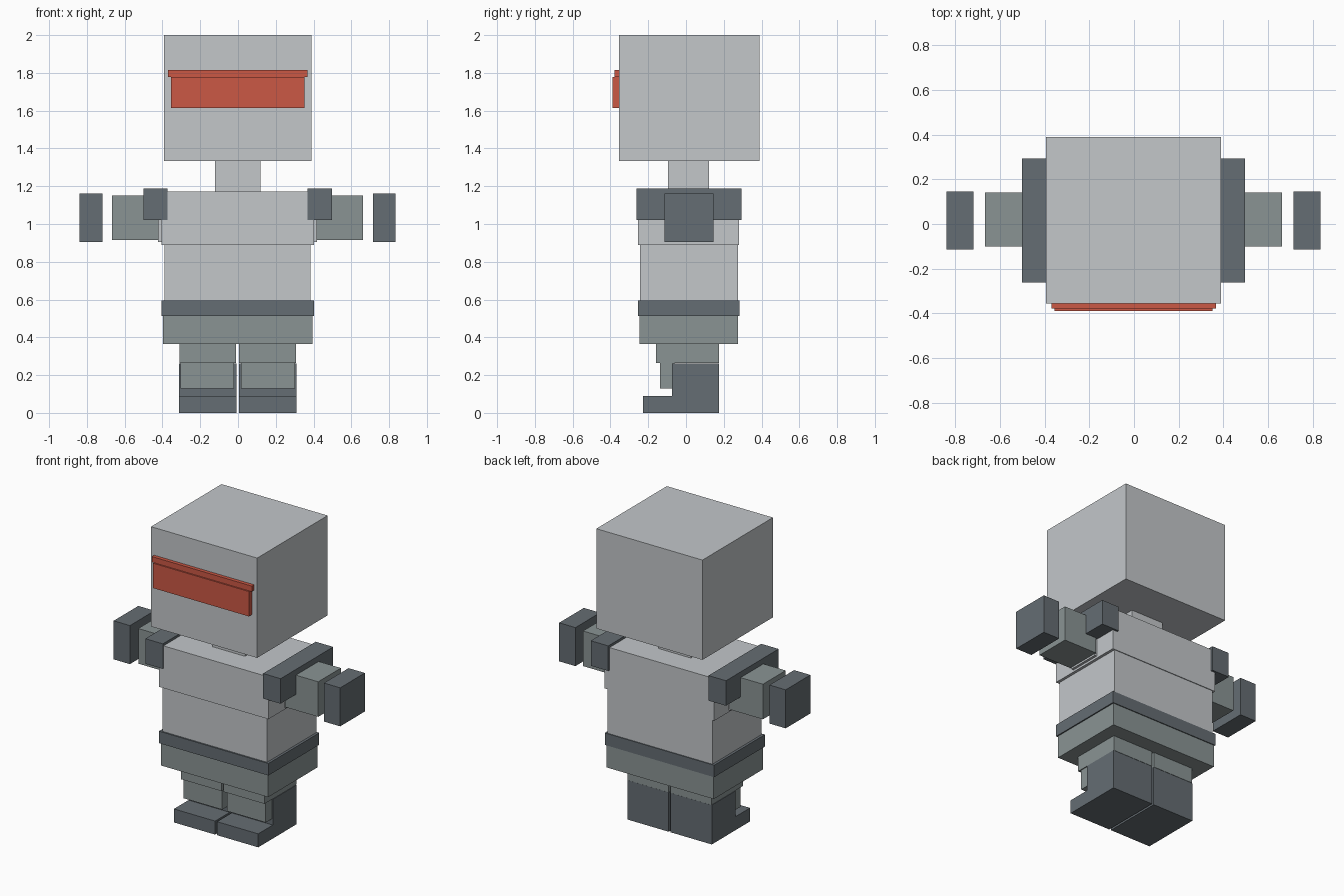
import bpy
import bmesh

if "Cube" in bpy.data.objects:
    bpy.data.objects.remove(bpy.data.objects["Cube"])


def material(name, rgb):
    """Flat colour from 0-255 sRGB values."""
    def linear(c):
        c /= 255
        return c / 12.92 if c <= 0.04045 else ((c + 0.055) / 1.055) ** 2.4
    mat = bpy.data.materials.new(name)
    mat.diffuse_color = (*map(linear, rgb), 1)
    mat.use_nodes = True
    mat.node_tree.nodes["Principled BSDF"].inputs["Base Color"].default_value = mat.diffuse_color
    return mat


LIGHT = material("light_grey", (195, 199, 202))
MID = material("grey_green", (138, 148, 148))
DARK = material("dark_slate", (101, 109, 115))
RED = material("visor_red", (203, 88, 69))


def prism(name, profile, x0, x1, mat):
    """Extrude a side (y, z) profile from x0 to x1."""
    bm = bmesh.new()
    face = bm.faces.new([bm.verts.new((x0, y, z)) for y, z in profile])
    ext = bmesh.ops.extrude_face_region(bm, geom=[face])
    verts = [v for v in ext["geom"] if isinstance(v, bmesh.types.BMVert)]
    bmesh.ops.translate(bm, verts=verts, vec=(x1 - x0, 0, 0))
    bmesh.ops.recalc_face_normals(bm, faces=bm.faces)
    mesh = bpy.data.meshes.new(name)
    bm.to_mesh(mesh)
    bm.free()
    mesh.materials.append(mat)
    obj = bpy.data.objects.new(name, mesh)
    bpy.context.collection.objects.link(obj)
    return obj


def box(name, x, y, z, mat):
    (y0, y1), (z0, z1) = y, z
    return prism(name, [(y0, z0), (y1, z0), (y1, z1), (y0, z1)], *x, mat)


# Head, visor and neck
box("head", (-0.393, 0.39), (-0.355, 0.388), (1.334, 2.0), LIGHT)
box("visor", (-0.355, 0.352), (-0.388, -0.34), (1.613, 1.779), RED)
box("visor_brow", (-0.37, 0.367), (-0.379, -0.34), (1.779, 1.816), RED)
box("neck", (-0.121, 0.118), (-0.094, 0.122), (1.16, 1.34), LIGHT)

# Torso, belt and hips
box("chest", (-0.405, 0.403), (-0.254, 0.281), (0.89, 1.172), LIGHT)
box("waist", (-0.388, 0.385), (-0.244, 0.276), (0.59, 0.89), LIGHT)
box("belt", (-0.405, 0.402), (-0.254, 0.282), (0.514, 0.594), DARK)
box("hips", (-0.398, 0.394), (-0.245, 0.276), (0.364, 0.514), MID)

# Arms and legs, mirrored left and right
for side, s in (("left", -1), ("right", 1)):
    def span(a, b):
        return tuple(sorted((s * a - 0.002, s * b - 0.002)))

    box(f"{side}_shoulder", span(0.37, 0.499), (-0.261, 0.294), (1.021, 1.188), DARK)
    box(f"{side}_upper_arm", span(0.34, 0.421), (-0.088, 0.13), (0.904, 1.13), LIGHT)
    box(f"{side}_forearm", span(0.418, 0.664), (-0.1, 0.14), (0.916, 1.15), MID)
    box(f"{side}_hand", span(0.716, 0.836), (-0.114, 0.146), (0.904, 1.161), DARK)

    box(f"{side}_thigh", span(0.008, 0.309), (-0.159, 0.176), (0.263, 0.37), MID)
    box(f"{side}_shin", span(0.018, 0.303), (-0.138, -0.06), (0.129, 0.267), MID)
    boot = [(-0.228, 0), (0.175, 0), (0.175, 0.262), (-0.074, 0.262),
            (-0.074, 0.09), (-0.228, 0.09)]
    prism(f"{side}_boot", boot, *span(0.007, 0.311), DARK)
